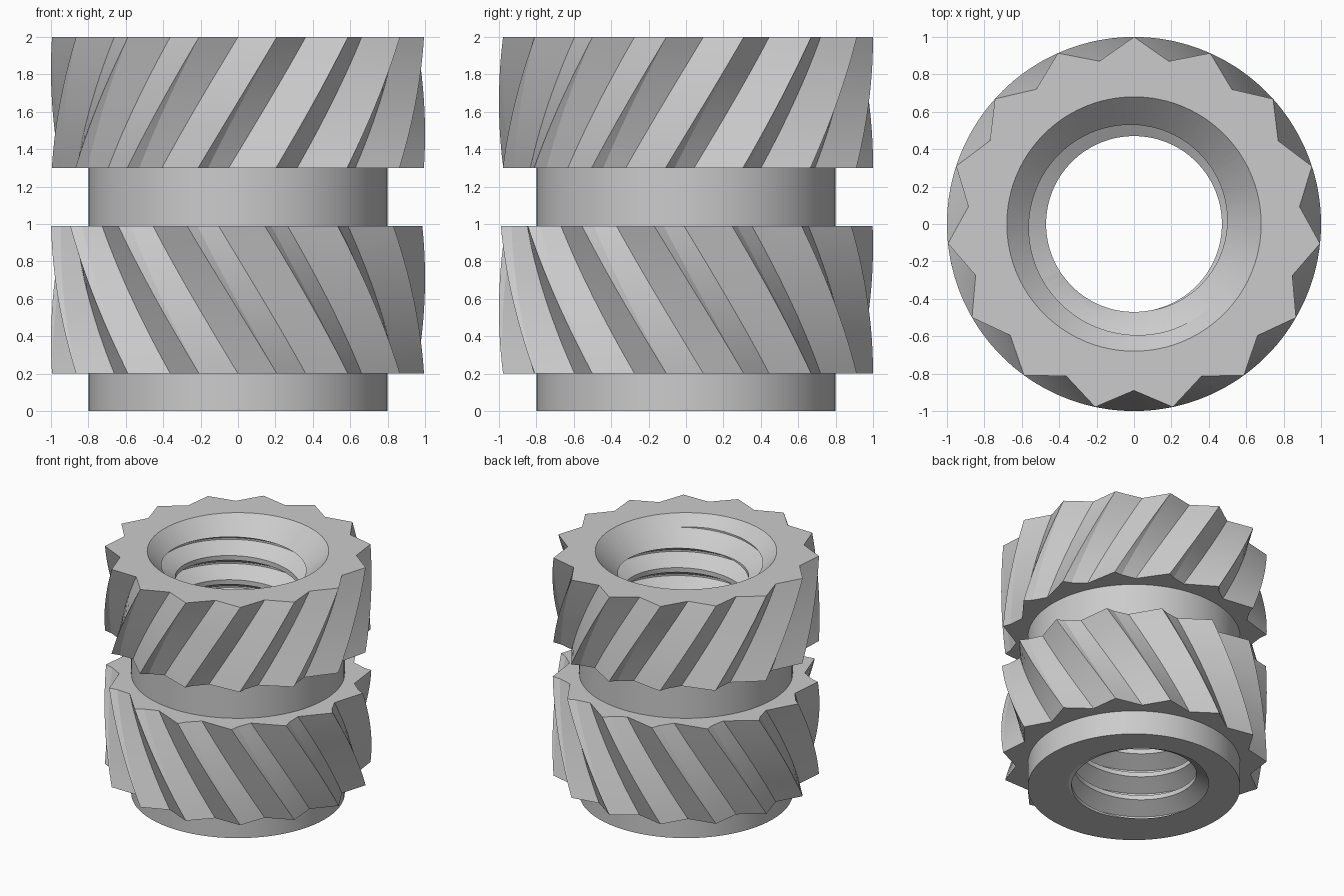
import bpy, bmesh, math

TEETH = 15
PITCH = 0.2
SEG = 120

if "Cube" in bpy.data.objects:
    bpy.data.objects.remove(bpy.data.objects["Cube"], do_unlink=True)

metal = bpy.data.materials.new("grey_metal")
metal.use_nodes = True
grey = (0.6, 0.6, 0.6, 1)
metal.diffuse_color = grey
metal.node_tree.nodes["Principled BSDF"].inputs["Base Color"].default_value = grey


def polar(r, a, z):
    return (r * math.cos(a), r * math.sin(a), z)


def lerp(a, b, t):
    return a + (b - a) * t


def skin(bm, rows):
    """Join closed rings of points with quads."""
    rings = [[bm.verts.new(p) for p in row] for row in rows]
    for lo, hi in zip(rings, rings[1:]):
        n = len(lo)
        for i in range(n):
            j = (i + 1) % n
            bm.faces.new((lo[i], lo[j], hi[j], hi[i]))


def finish(name, bm):
    bmesh.ops.remove_doubles(bm, verts=bm.verts, dist=1e-5)
    bmesh.ops.dissolve_degenerate(bm, edges=bm.edges, dist=1e-5)
    bmesh.ops.recalc_face_normals(bm, faces=bm.faces)
    mesh = bpy.data.meshes.new(name)
    bm.to_mesh(mesh)
    bm.free()
    mesh.materials.append(metal)
    obj = bpy.data.objects.new(name, mesh)
    bpy.context.collection.objects.link(obj)
    return obj


def smooth(obj, angle):
    bpy.ops.object.select_all(action="DESELECT")
    obj.select_set(True)
    bpy.context.view_layer.objects.active = obj
    bpy.ops.object.shade_smooth_by_angle(angle=math.radians(angle))


# Knurled ring: V grooves that twist and lean away from the star-shaped end
def knurl(name, z_star, z_far, twist):
    def outline(t):
        pts = []
        for k in range(TEETH):
            c = -90 + k * 360 / TEETH - twist * t
            # kink in the steep wall, valley, ridge
            groove = ((lerp(-12, -6.5, t), lerp(1, 0.95, t)), (0, 0.89),
                      (lerp(12, 14.9, t), 1))
            pts += [polar(r, math.radians(c + off), lerp(z_star, z_far, t))
                    for off, r in groove]
        return pts

    def inner(pts):
        return [polar(0.795, math.atan2(y, x), z) for x, y, z in pts]

    steps = 14
    rows = [outline(i / steps) for i in range(steps + 1)]
    bm = bmesh.new()
    skin(bm, [inner(rows[0])] + rows + [inner(rows[-1]), inner(rows[0])])
    smooth(finish(name, bm), 12)


knurl("upper_knurl", 2.0, 1.3, 27.2)
knurl("lower_knurl", 0.2, 0.99, 30.7)

# Right-hand thread: land, rising flank, root, falling flank in each pitch
BREAKS = (0, 0.19, 0.56, 0.63)


def bore_radius(phase):
    p = phase % 1
    depth = min(1, max(0, (p - 0.19) / 0.37), (1 - p) / 0.37)
    return lerp(0.47, 0.6, depth)


# Core sleeve, skinned column by column so that the edges follow the helix
columns = []
for i in range(SEG + 1):
    a = math.tau * i / SEG
    base = 1.995 + PITCH * (a / math.tau - 290 / 360)
    column = [polar(0.8, a, 0), polar(0.8, a, 2)]
    for k in range(2, -13, -1):
        for b in reversed(BREAKS):
            z = min(2, max(0, base + (k + b) * PITCH))
            column.append(polar(bore_radius((z - base) / PITCH), a, z))
    columns.append(column)
bm = bmesh.new()
skin(bm, columns)
sleeve = finish("threaded_sleeve", bm)

# Countersink cut into the top of the bore
bm = bmesh.new()
bmesh.ops.create_cone(bm, cap_ends=True, segments=SEG, radius1=0.38,
                      radius2=0.78, depth=0.4)
bmesh.ops.translate(bm, verts=bm.verts, vec=(0, 0, 1.9))
cutter = finish("countersink_cutter", bm)
cutter.hide_render = True
cut = sleeve.modifiers.new("countersink", "BOOLEAN")
cut.operation = "DIFFERENCE"
cut.solver = "EXACT"
cut.object = cutter
bpy.context.view_layer.objects.active = sleeve
bpy.ops.object.modifier_apply(modifier=cut.name)
bpy.data.objects.remove(cutter, do_unlink=True)
smooth(sleeve, 25)
